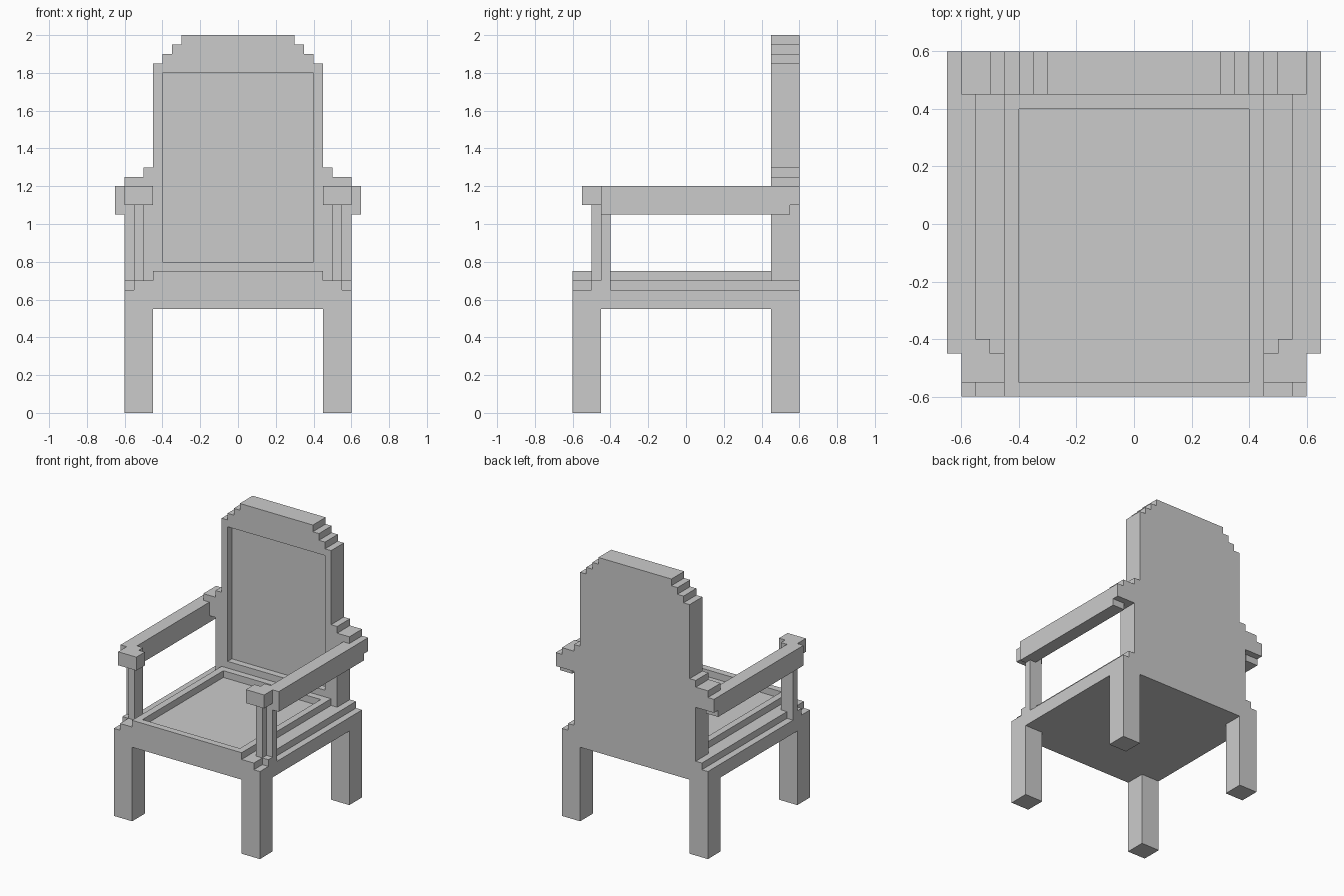
import bpy, bmesh

if "Cube" in bpy.data.objects:
    bpy.data.objects.remove(bpy.data.objects["Cube"])


def prism(name, pts, axis, lo, hi, mirror=False):
    """Extrude a 2D outline along an axis: 'x' uses (y,z), 'y' uses (x,z), 'z' uses (x,y)."""
    place = {'x': lambda a, b: (lo, a, b),
             'y': lambda a, b: (a, lo, b),
             'z': lambda a, b: (a, b, lo)}[axis]
    bm = bmesh.new()
    face = bm.faces.new([bm.verts.new(place(a, b)) for a, b in pts])
    new = bmesh.ops.extrude_face_region(bm, geom=[face])['geom']
    step = [hi - lo if axis == k else 0 for k in 'xyz']
    bmesh.ops.translate(bm, vec=step,
                        verts=[g for g in new if isinstance(g, bmesh.types.BMVert)])
    bmesh.ops.recalc_face_normals(bm, faces=bm.faces)
    mesh = bpy.data.meshes.new(name)
    bm.to_mesh(mesh)
    bm.free()
    obj = bpy.data.objects.new(name, mesh)
    bpy.context.collection.objects.link(obj)
    if mirror:
        obj.modifiers.new("mirror", 'MIRROR').use_axis[0] = True
    return obj


def box(name, x, y, z, mirror=False):
    return prism(name, [(x[0], y[0]), (x[1], y[0]), (x[1], y[1]), (x[0], y[1])],
                 'z', z[0], z[1], mirror)


def symmetric(half):
    """Complete a right-hand outline with its left-hand reflection."""
    return half + [(-a, b) for a, b in reversed(half)]


def recess(obj, x, y, z):
    cutter = box(obj.name + "_cutter", x, y, z)
    cutter.hide_render = True
    cutter.hide_viewport = True
    cutter.display_type = 'WIRE'
    mod = obj.modifiers.new("recess", 'BOOLEAN')
    mod.operation = 'DIFFERENCE'
    mod.solver = 'EXACT'
    mod.object = cutter


# Seat with stepped sides and a sunken top
seat = prism("seat", symmetric([(.6, .55), (.6, .65), (.55, .65), (.55, .7),
                                (.45, .7), (.45, .75)]), 'y', -.6, .45)
recess(seat, (-.4, .4), (-.55, .4), (.7, .9))

# Backrest with stepped shoulders and crown, and a sunken front panel
backrest = prism("backrest", symmetric([
    (.6, .55), (.6, .65), (.55, .65), (.55, .7), (.5, .7), (.5, 1.1),
    (.6, 1.1), (.6, 1.25), (.5, 1.25), (.5, 1.3), (.45, 1.3), (.45, 1.85),
    (.4, 1.85), (.4, 1.9), (.35, 1.9), (.35, 1.95), (.3, 1.95), (.3, 2)]),
    'y', .45, .6)
recess(backrest, (-.4, .4), (.3, .5), (.8, 1.8))

# Legs
box("front_legs", (.45, .6), (-.6, -.45), (0, .55), True)
box("back_legs", (.45, .6), (.45, .6), (0, .55), True)

# Armrest rails, notched underneath at the back
prism("arm_rails", [(-.45, 1.05), (.55, 1.05), (.55, 1.1), (.6, 1.1),
                    (.6, 1.2), (-.45, 1.2)], 'x', .55, .65, True)

# Hand rests at the front of the arms
prism("hand_rests", [(.45, -.55), (.6, -.55), (.6, -.45), (.55, -.45), (.55, -.4),
                     (.5, -.4), (.5, -.45), (.45, -.45)], 'z', 1.1, 1.2, True)

# L-shaped arm posts and their feet
prism("arm_posts", [(.5, -.5), (.55, -.5), (.55, -.45), (.6, -.45),
                    (.6, -.4), (.5, -.4)], 'z', .7, 1.1, True)
box("post_feet", (.55, .6), (-.5, -.4), (.65, .7), True)
